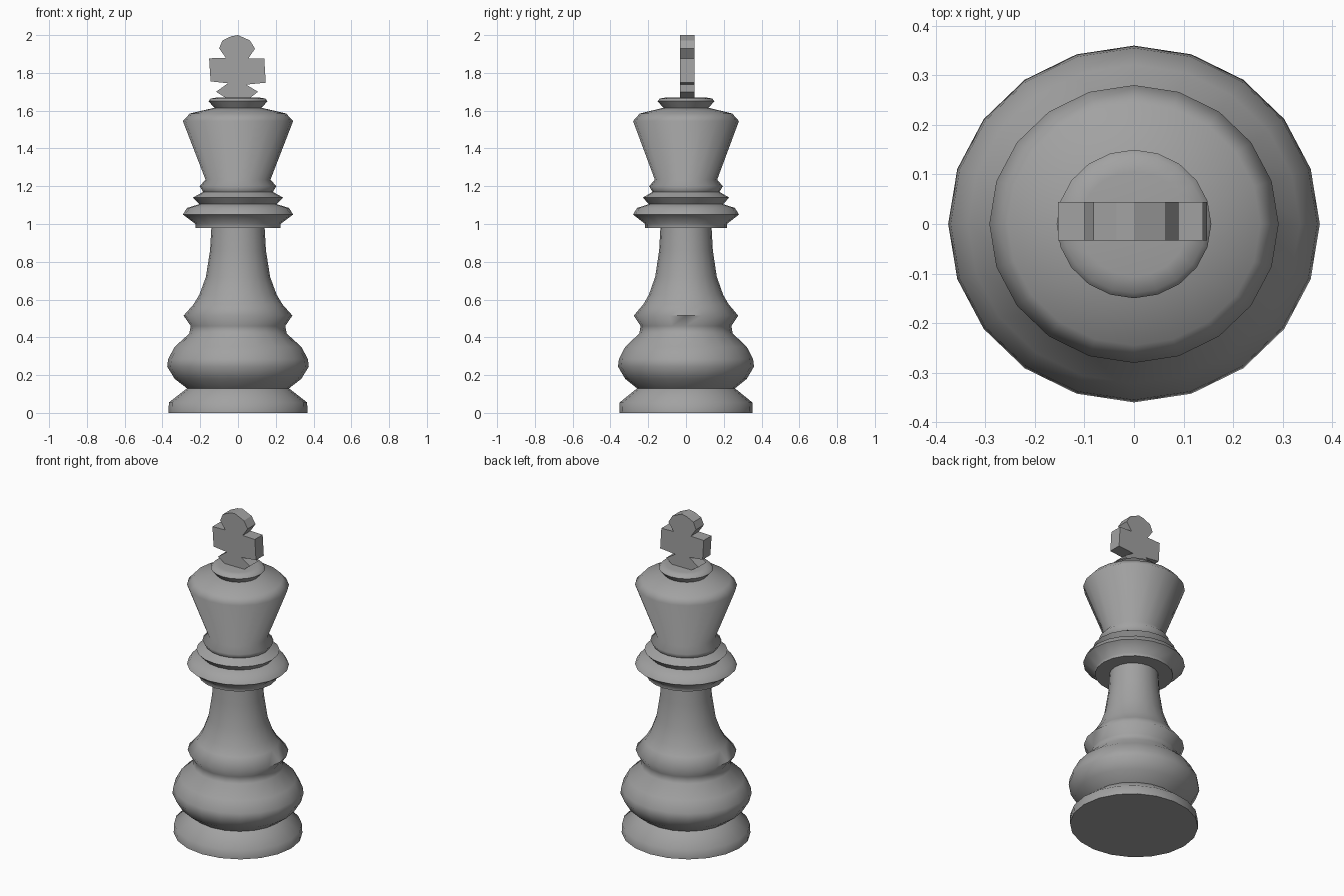
import bpy, bmesh, math

if "Cube" in bpy.data.objects:
    bpy.data.objects.remove(bpy.data.objects["Cube"], do_unlink=True)

SIDES = 20
DEPTH_RATIO = 0.96

grey = bpy.data.materials.new("warm_grey")
grey.use_nodes = True
colour = (0.36, 0.36, 0.36, 1)
grey.diffuse_color = colour
grey.node_tree.nodes["Principled BSDF"].inputs["Base Color"].default_value = colour


def finish(name, bm):
    bmesh.ops.recalc_face_normals(bm, faces=bm.faces[:])
    mesh = bpy.data.meshes.new(name)
    bm.to_mesh(mesh)
    bm.free()
    mesh.materials.append(grey)
    obj = bpy.data.objects.new(name, mesh)
    bpy.context.collection.objects.link(obj)
    return obj


def turned(name, profile):
    """Lathe a (radius, height) profile and cap both ends."""
    bm = bmesh.new()
    rings = []
    for r, z in profile:
        angles = [math.tau * i / SIDES for i in range(SIDES)]
        rings.append([bm.verts.new((r * math.cos(a), r * DEPTH_RATIO * math.sin(a), z))
                      for a in angles])
    for low, high in zip(rings, rings[1:]):
        for i in range(SIDES):
            j = (i + 1) % SIDES
            bm.faces.new((low[i], low[j], high[j], high[i]))
    bm.faces.new(rings[0])
    bm.faces.new(rings[-1])
    obj = finish(name, bm)
    bpy.ops.object.select_all(action="DESELECT")
    obj.select_set(True)
    bpy.context.view_layer.objects.active = obj
    bpy.ops.object.shade_smooth_by_angle(angle=math.radians(75))
    return obj


# Foot, bulging base, ring and tapering stem
turned("base_and_stem", [
    (0.368, 0), (0.366, 0.055), (0.27, 0.13), (0.335, 0.18), (0.375, 0.245),
    (0.37, 0.285), (0.335, 0.35), (0.258, 0.42), (0.25, 0.46), (0.288, 0.515),
    (0.235, 0.575), (0.205, 0.625), (0.17, 0.72), (0.148, 0.86), (0.14, 1.0)])

# Collar rings, flared head and small top button
turned("collar_and_head", [
    (0.225, 0.98), (0.225, 1.0), (0.292, 1.05), (0.27, 1.085), (0.205, 1.105),
    (0.238, 1.14), (0.185, 1.17), (0.203, 1.2), (0.172, 1.235), (0.292, 1.545),
    (0.255, 1.585), (0.125, 1.615), (0.156, 1.65), (0.145, 1.664), (0.11, 1.67)])

# Flat cross with a rounded top
outline = [
    (-0.06, 1.665), (-0.116, 1.7), (-0.053, 1.745), (-0.145, 1.755),
    (-0.153, 1.877), (-0.065, 1.88), (-0.1, 1.93), (-0.082, 1.972),
    (-0.035, 1.994), (0, 2), (0.063, 1.972), (0.09, 1.928), (0.055, 1.877),
    (0.139, 1.875), (0.147, 1.748), (0.043, 1.738), (0.106, 1.7), (0.06, 1.665)]
bm = bmesh.new()
face = bm.faces.new([bm.verts.new((x, -0.033, z)) for x, z in outline])
extruded = bmesh.ops.extrude_face_region(bm, geom=[face])["geom"]
bmesh.ops.translate(bm, vec=(0, 0.077, 0),
                    verts=[v for v in extruded if isinstance(v, bmesh.types.BMVert)])
finish("cross", bm)
